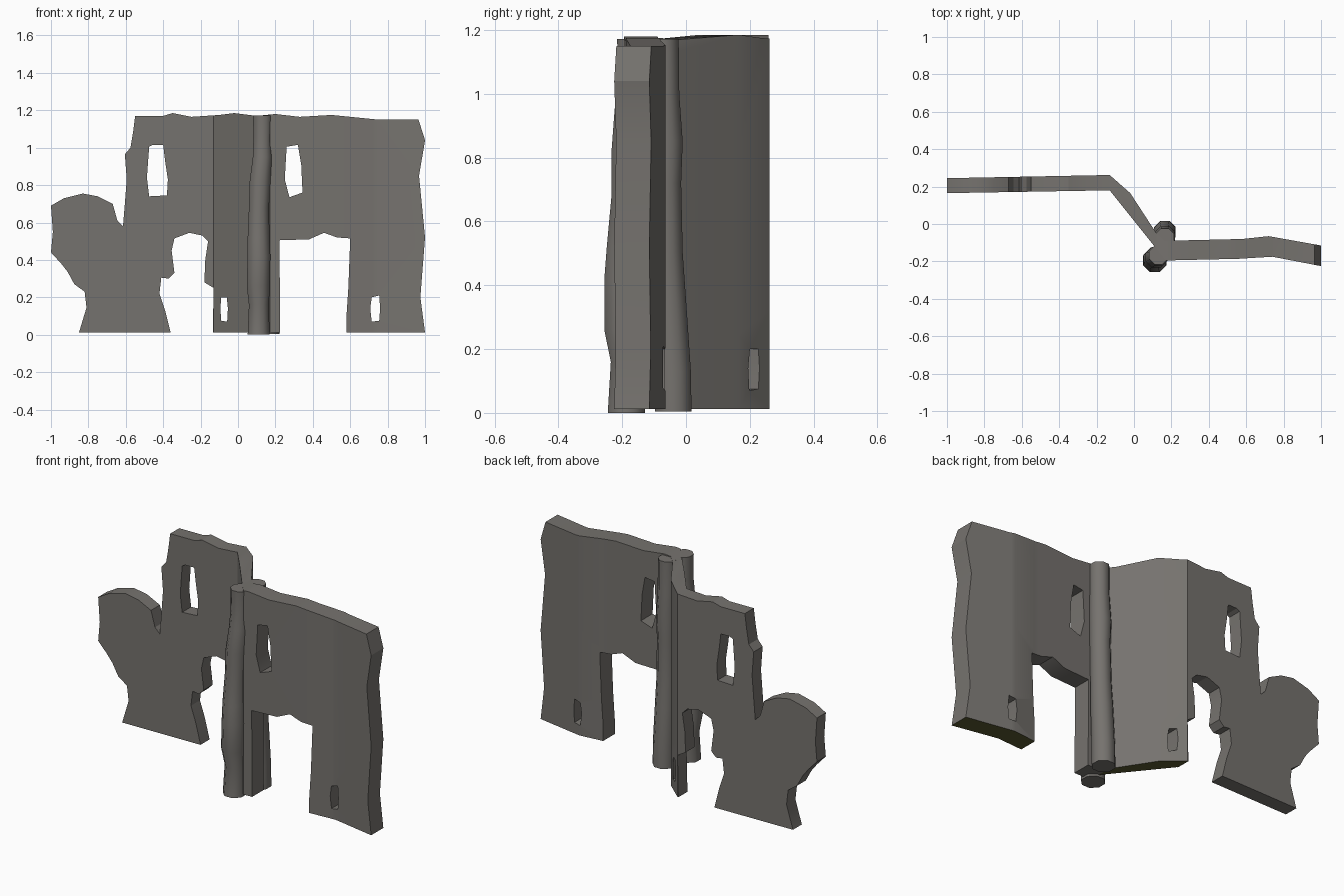
import bpy, bmesh, math
from mathutils import Vector

if "Cube" in bpy.data.objects:
    bpy.data.objects.remove(bpy.data.objects["Cube"])


def material(name, rgb):
    m = bpy.data.materials.new(name)
    m.diffuse_color = (*rgb, 1)
    m.use_nodes = True
    m.node_tree.nodes["Principled BSDF"].inputs["Base Color"].default_value = m.diffuse_color
    return m


stone = material("grey_stone", (0.18, 0.17, 0.157))
moss = material("olive_underside", (0.10, 0.095, 0.03))


def finish(name, bm, angle):
    bmesh.ops.recalc_face_normals(bm, faces=bm.faces[:])
    mesh = bpy.data.meshes.new(name)
    bm.to_mesh(mesh)
    bm.free()
    ob = bpy.data.objects.new(name, mesh)
    bpy.context.collection.objects.link(ob)
    mesh.materials.append(stone)
    mesh.materials.append(moss)
    bpy.ops.object.select_all(action='DESELECT')
    ob.select_set(True)
    bpy.context.view_layer.objects.active = ob
    bpy.ops.object.shade_smooth_by_angle(angle=math.radians(angle))
    return ob


def along(path, x):
    # linear interpolation along a plan line
    if x <= path[0][0]:
        return path[0][1]
    for (x0, y0), (x1, y1) in zip(path, path[1:]):
        if x <= x1:
            return y0 + (y1 - y0) * (x - x0) / (x1 - x0)
    return path[-1][1]


# Plan lines of the wall's front and back faces
FRONT = [(-1, .165), (-.13, .18), (.17, -.195), (.56, -.186), (.74, -.175), (1, -.225)]
BACK = [(-1, .245), (-.13, .262), (-.02, .165), (.12, -.05), (.16, -.09),
        (.58, -.08), (.72, -.065), (1, -.115)]

# Ragged wall silhouette seen from the front, in clockwise order
OUTLINE = [
    (-.85, .012), (-.81, .145), (-.82, .23), (-.875, .27), (-.91, .335), (-.945, .38),
    (-1, .44), (-.99, .55), (-1, .69), (-.93, .73), (-.83, .755), (-.75, .74),
    (-.67, .70), (-.645, .61), (-.615, .58), (-.605, .70), (-.595, .83), (-.605, .965),
    (-.575, 1.0), (-.56, 1.09), (-.55, 1.17), (-.40, 1.17), (-.35, 1.185), (-.25, 1.165),
    (-.1, 1.175), (-.02, 1.185), (.1, 1.17), (.2, 1.18), (.33, 1.165), (.5, 1.175),
    (.75, 1.15), (.965, 1.15), (1, 1.04), (.968, .85), (1, .52), (.975, .2), (1, .012),
    (.58, .012), (.58, .1), (.59, .25), (.6, .515), (.53, .52), (.46, .545),
    (.38, .51), (.222, .505), (.225, .012), (-.135, .012), (-.13, .25), (-.18, .28),
    (-.175, .4), (-.16, .5), (-.19, .53), (-.26, .545), (-.34, .515), (-.355, .45),
    (-.34, .33), (-.37, .30), (-.41, .305), (-.42, .22), (-.39, .13), (-.36, .012)]

# Window openings
WINDOWS = [
    [(-.475, 1.005), (-.455, 1.015), (-.40, 1.015), (-.39, .93), (-.375, .83),
     (-.38, .745), (-.475, .74), (-.487, .84)],
    [(.26, 1.005), (.32, 1.015), (.338, .91), (.345, .76), (.275, .735), (.25, .83)],
    [(.715, .2), (.755, .21), (.76, .14), (.755, .075), (.715, .07), (.707, .14)],
    [(-.09, .2), (-.06, .2), (-.054, .14), (-.058, .07), (-.09, .075), (-.094, .14)]]

# Wall: filled silhouette, cut at the bends, extruded and bent to plan
bm = bmesh.new()
edges = []
for loop in [OUTLINE] + WINDOWS:
    vs = [bm.verts.new((x, 0, z)) for x, z in loop]
    edges += [bm.edges.new((vs[i - 1], vs[i])) for i in range(len(vs))]
bmesh.ops.triangle_fill(bm, use_beauty=True, use_dissolve=False, edges=edges, normal=(0, -1, 0))
for x in sorted({p[0] for p in FRONT[1:-1] + BACK[1:-1]}):
    bmesh.ops.bisect_plane(bm, geom=bm.verts[:] + bm.edges[:] + bm.faces[:], dist=1e-5,
                           plane_co=(x, 0, 0), plane_no=(1, 0, 0))
front_verts = bm.verts[:]
result = bmesh.ops.extrude_face_region(bm, geom=bm.faces[:], use_keep_orig=True)
back_verts = [g for g in result["geom"] if isinstance(g, bmesh.types.BMVert)]
for v in front_verts:
    v.co.y = along(FRONT, v.co.x)
for v in back_verts:
    v.co.y = along(BACK, v.co.x)
wall = finish("ruined_wall", bm, 25)
for f in wall.data.polygons:
    if f.normal.z < -.9 and f.center.z < .05 and (f.center.x > .57 or -.14 < f.center.x < .1):
        f.material_index = 1


# Weathered corner posts: stacked octagons of varying radius and offset
def post(name, rings, turn):
    bm = bmesh.new()
    rows = []
    for x, y, z, r in rings:
        rows.append([bm.verts.new((x + r * math.cos(turn + i * math.pi / 4),
                                   y + r * math.sin(turn + i * math.pi / 4), z))
                     for i in range(8)])
    for a, b in zip(rows, rows[1:]):
        for i in range(8):
            bm.faces.new((a[i - 1], a[i], b[i], b[i - 1]))
    bm.faces.new(rows[0][::-1])
    bm.faces.new(rows[-1])
    return finish(name, bm, 50)


post("front_corner_post", [
    (.11, -.187, 0, .063), (.112, -.182, .16, .058), (.108, -.195, .26, .066),
    (.112, -.195, .42, .066), (.11, -.19, .52, .063), (.112, -.18, .68, .058),
    (.118, -.178, .82, .06), (.13, -.173, .95, .055), (.13, -.165, 1.04, .052),
    (.132, -.165, 1.172, .055)], math.pi / 8)
post("back_corner_post", [
    (.165, -.04, .005, .062), (.165, -.042, .13, .062), (.163, -.055, .35, .06),
    (.163, -.062, .5, .056), (.165, -.066, .72, .055), (.165, -.064, .85, .058),
    (.165, -.07, 1.0, .053), (.165, -.072, 1.172, .053)], math.pi / 8)
